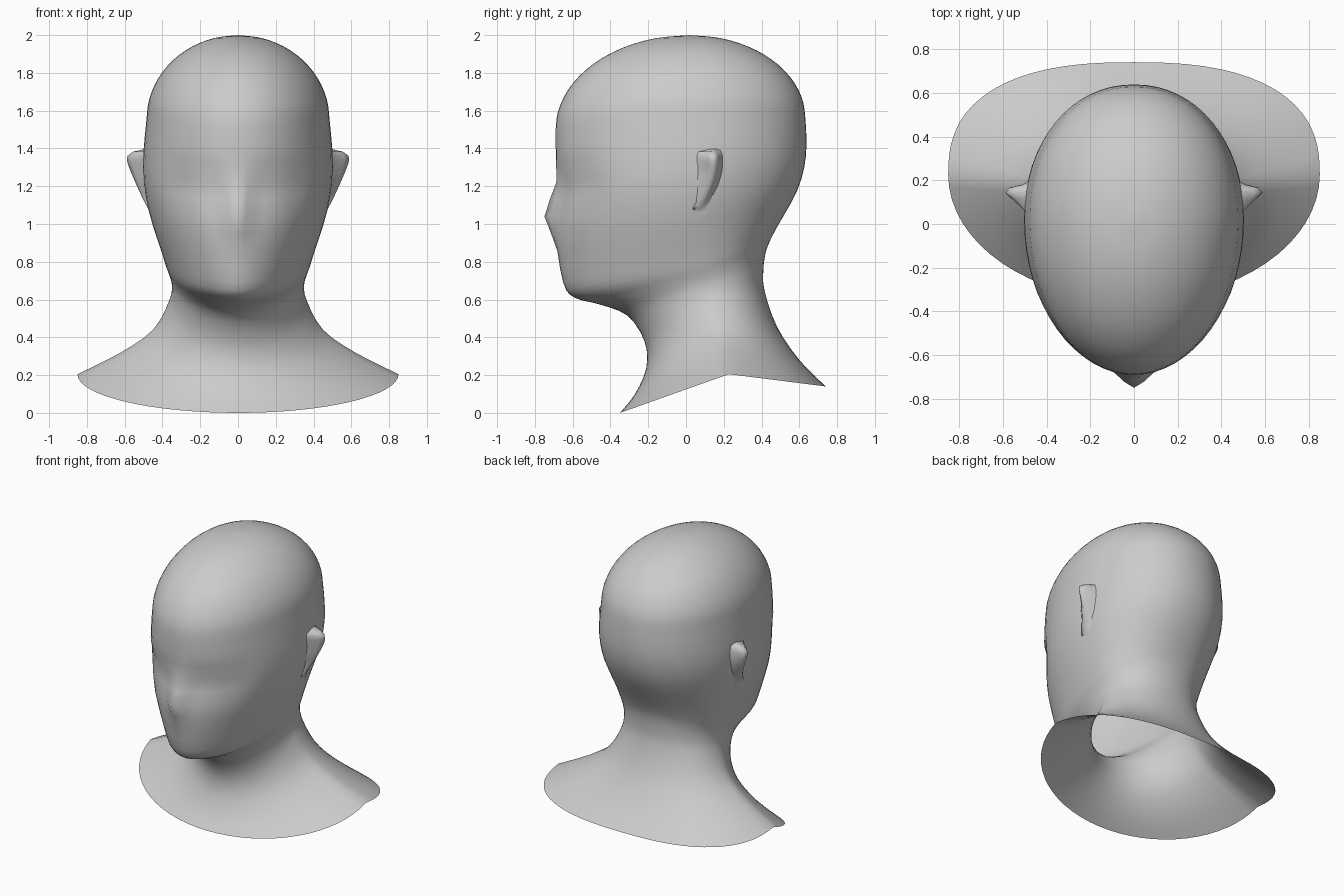
import bpy
from math import sin, cos, pi, exp

if "Cube" in bpy.data.objects:
    bpy.data.objects.remove(bpy.data.objects["Cube"])


def smooth(a, b, v):
    t = max(0.0, min(1.0, (v - a) / (b - a)))
    return t * t * (3 - 2 * t)


def catmull(rows, steps=3):
    """Resample parameter rows along a smooth curve."""
    out, last = [], len(rows) - 1
    for i in range(last):
        p = [rows[max(0, min(last, i + k))] for k in (-1, 0, 1, 2)]
        for s in range(steps):
            t = s / steps
            out.append([b + t / 2 * (c - a + t * (2 * a - 5 * b + 4 * c - d + t * (3 * (b - c) + d - a)))
                        for a, b, c, d in zip(*p)])
    return out + [rows[-1]]


def half_loft(name, rings):
    """Skin half rings of points, mirror them across x = 0, shade smooth."""
    n = len(rings[0])
    faces = [(i * n + j, i * n + j + 1, i * n + n + j + 1, i * n + n + j)
             for i in range(len(rings) - 1) for j in range(n - 1)]
    me = bpy.data.meshes.new(name)
    me.from_pydata([v for r in rings for v in r], [], faces)
    for p in me.polygons:
        p.use_smooth = True
    ob = bpy.data.objects.new(name, me)
    bpy.context.collection.objects.link(ob)
    ob.modifiers.new("mirror", 'MIRROR').merge_threshold = 0.0005
    ob.modifiers.new("weld", 'WELD').merge_threshold = 0.0005


# Collar, neck and face stations: front (y, z), side (x, z), back (y, z)
stations = [
    (-.35, .00, .85, .205, .74, .14),
    (-.27, .10, .62, .32, .60, .28),
    (-.21, .24, .45, .44, .48, .46),
    (-.22, .38, .365, .59, .415, .65),
    (-.31, .515, .35, .67, .41, .76),
    (-.46, .575, .36, .725, .42, .84),
    (-.59, .61, .38, .78, .44, .90),
    (-.65, .69, .405, .86, .48, .98),
    (-.69, .95, .475, 1.08, .59, 1.18),
    (-.685, 1.22, .503, 1.30, .635, 1.36),
    (-.69, 1.50, .485, 1.55, .632, 1.56),
]

# Crown: the last station closes as a dome
fy, fz, sx, sz, by, bz = stations[-1]
for k in range(1, 7):
    c, s = cos(k * pi / 12), sin(k * pi / 12)
    stations.append((.02 + (fy - .02) * c, fz + (2 - fz) * s, sx * c, sz + (2 - sz) * s,
                     .02 + (by - .02) * c, bz + (2 - bz) * s))


def face_detail(x, y, z):
    """Pull out the nose and press in the eye area under the brow."""
    if y < -.25 and z > .75:
        width = .035 + .03 * smooth(1.2, 1, z)
        y -= .058 * smooth(1.24, 1.04, z) * smooth(.91, 1, z) * exp(-(x / width) ** 2)
        eye = smooth(1.32, 1.24, z) * smooth(.98, 1.22, z)
        y += .03 * eye * smooth(.02, .12, x) * smooth(.45, .3, x)
    return (x, y, z)


def head_ring(row, seg=32):
    fy, fz, sx, sz, by, bz = row
    sy = .02 + .26 * max(0, 1 - sz)
    pts = []
    for j in range(seg + 1):
        a = pi * j / seg
        if j <= seg / 2:
            n, ey, ez = 2 - .2 * smooth(.4, .6, fz) * smooth(1.2, .8, fz), fy, fz
        else:
            n, ey, ez = 2.1 + .4 * smooth(.4, .14, bz), by, bz
        c, s = abs(cos(a)) ** (2 / n), abs(sin(a)) ** (2 / n)
        if j in (0, seg):
            s = 0
        pts.append(face_detail(sx * s, sy + (ey - sy) * c, sz + (ez - sz) * c))
    return pts


half_loft("head_and_neck", [head_ring(r) for r in catmull(stations)])


def ear_ring(t):
    """Ridge section at height t: shallow front slope, thin rim, short back."""
    root, y = .465, .04 + .105 * sin(.65 * pi * t)
    h = .165 * t ** .85 * (1 - t ** 16) - .01
    k = max(0, min(1, h / .08))
    section = [(0, -.14 * k), (.35, -.075 * k), (.8, -.025), (1, 0), (.85, .022), (.4, .035), (0, .06)]
    return [(root + u * h, y + v, 1.05 + .355 * t) for u, v in section]


half_loft("ears", [ear_ring(i / 16) for i in range(17)])
